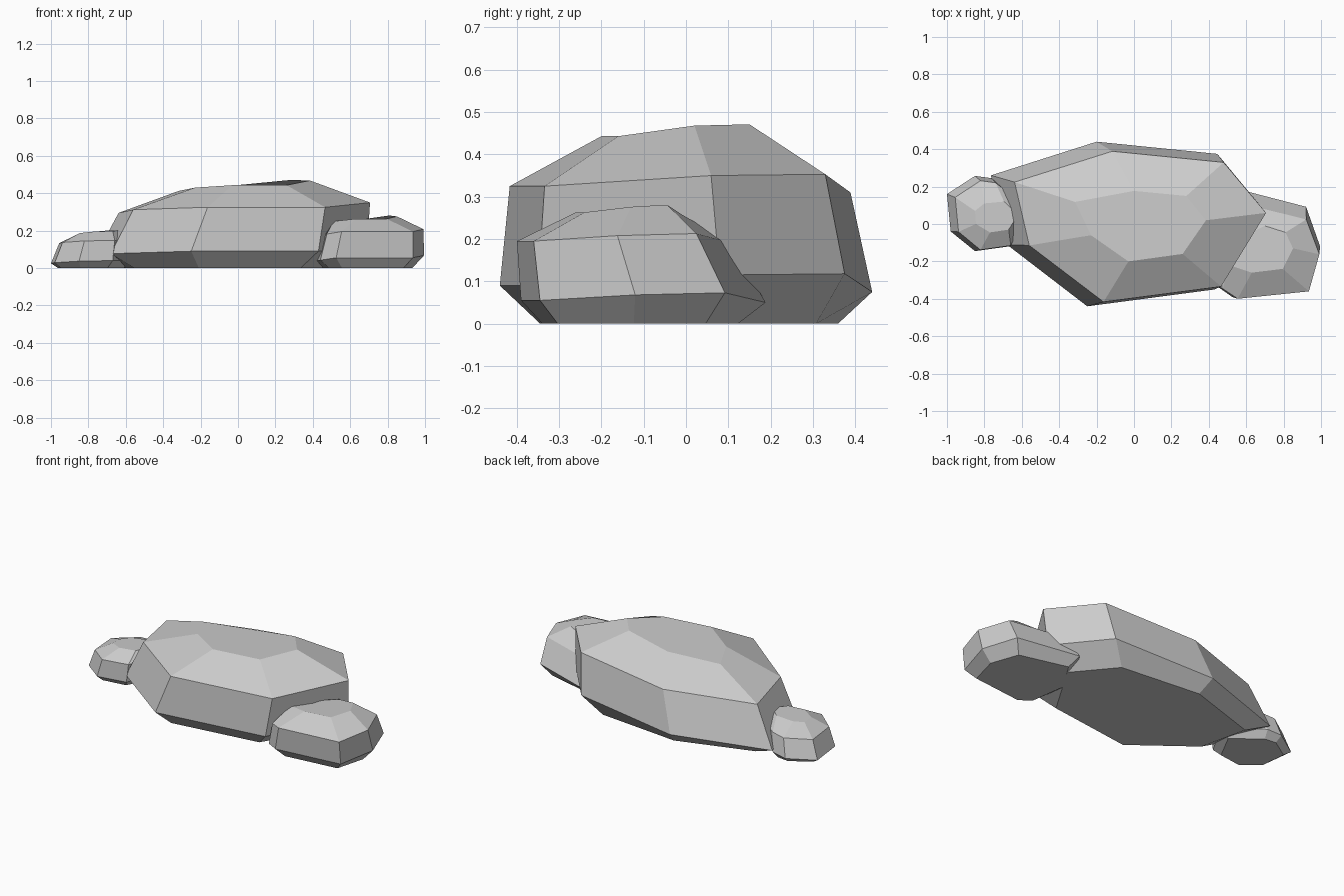
import bpy
import bmesh

cube = bpy.data.objects.get("Cube")
if cube:
    bpy.data.objects.remove(cube, do_unlink=True)

# One stone grey for every rock
stone = bpy.data.materials.new("stone_grey")
stone.use_nodes = True
grey = (0.6, 0.6, 0.6, 1)
stone.diffuse_color = grey
stone.node_tree.nodes["Principled BSDF"].inputs["Base Color"].default_value = grey


def make_rock(name, outline, crown, heights, shoulder_scale, shoulder_shift):
    """Seven-sided boulder: base, widest ring, shoulder ring and flat crown.
    Outline points are x, y and a height offset shared by the rings above."""
    low, shoulder, top = heights
    count = len(outline)
    cx = sum(p[0] for p in outline) / count
    cy = sum(p[1] for p in outline) / count

    def ring(scale, shift, height):
        return [(cx + (x - cx) * scale[0] + shift[0],
                 cy + (y - cy) * scale[1] + shift[1], height + w)
                for x, y, w in outline]

    base = [(x, y, 0) for x, y, z in ring((0.8, 0.8), (0, 0), 0)]
    peak = [(x, y, top + p[2]) for (x, y), p in zip(crown, outline)]
    layers = [base, ring((1, 1), (0, 0), low),
              ring(shoulder_scale, shoulder_shift, shoulder), peak]

    bm = bmesh.new()
    rings = [[bm.verts.new(co) for co in layer] for layer in layers]
    for lower, upper in zip(rings, rings[1:]):
        for i in range(count):
            j = (i + 1) % count
            bm.faces.new((lower[i], lower[j], upper[j], upper[i]))
    bm.faces.new(rings[0][::-1])
    bm.faces.new(rings[-1])
    bmesh.ops.recalc_face_normals(bm, faces=bm.faces)

    mesh = bpy.data.meshes.new(name)
    bm.to_mesh(mesh)
    bm.free()
    mesh.materials.append(stone)
    rock = bpy.data.objects.new(name, mesh)
    bpy.context.collection.objects.link(rock)
    return rock


# Large middle boulder
make_rock(
    "large_rock",
    [(-.25, -.44, 0), (.43, -.35, 0), (.69, .08, .025), (.445, .375, .028),
     (-.2, .44, -.015), (-.765, .26, -.03), (-.68, -.11, -.013)],
    [(-.03, -.2), (.26, -.16), (.385, .02), (.28, .15),
     (0, .177), (-.315, .118), (-.23, -.06)],
    (.09, .325, .443), (.924, .915), (.072, -.017))

# Medium boulder on the left side
make_rock(
    "medium_rock",
    [(.525, -.39, 0), (.935, -.345, 0), (.995, -.12, .013), (.92, .092, .018),
     (.55, .188, -.005), (.4, -.05, -.02), (.44, -.33, -.013)],
    [(.63, -.26), (.795, -.24), (.85, -.13), (.81, -.045),
     (.7, -.01), (.54, -.09), (.51, -.22)],
    (.055, .195, .263), (.93, .88), (.018, -.04))

# Small boulder on the right side
make_rock(
    "small_rock",
    [(-.85, -.145, 0), (-.67, -.12, .003), (-.56, .09, .008), (-.76, .245, .006),
     (-.85, .257, -.004), (-1, .16, -.012), (-.98, -.04, -.008)],
    [(-.77, -.045), (-.67, -.03), (-.62, .05), (-.695, .12),
     (-.8, .11), (-.85, .07), (-.845, 0)],
    (.037, .145, .195), (.9, .92), (.025, -.01))
